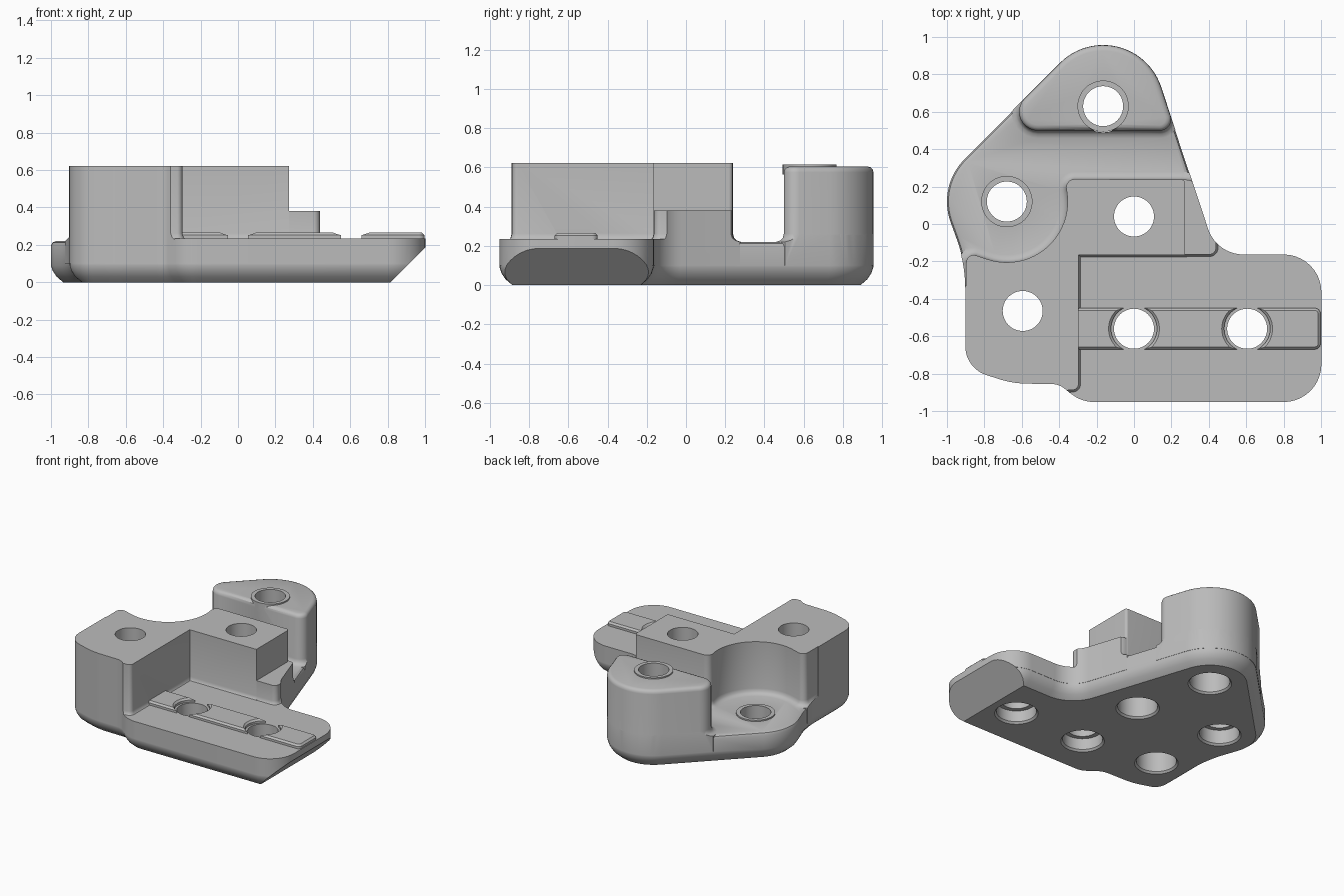
import bpy, bmesh, math
from mathutils import Vector

if "Cube" in bpy.data.objects:
    bpy.data.objects.remove(bpy.data.objects["Cube"])

grey = bpy.data.materials.new("plain grey")
grey.diffuse_color = (0.5, 0.5, 0.5, 1)
grey.use_nodes = True
grey.node_tree.nodes["Principled BSDF"].inputs["Base Color"].default_value = grey.diffuse_color


def arc(cx, cy, r, a0, a1, n=24):
    return [(cx + r * math.cos(math.radians(a0 + (a1 - a0) * i / n)),
             cy + r * math.sin(math.radians(a0 + (a1 - a0) * i / n))) for i in range(n + 1)]


def rounded(points, n=10):
    """Counter-clockwise outline; a third value on a point is its corner radius."""
    out = []
    for i, q in enumerate(points):
        p = Vector(q[:2])
        if len(q) == 2:
            out.append(p)
            continue
        d1 = (Vector(points[i - 1][:2]) - p).normalized()
        d2 = (Vector(points[(i + 1) % len(points)][:2]) - p).normalized()
        half = d1.angle(d2) / 2
        c = p + (d1 + d2).normalized() * q[2] / math.sin(half)
        t = q[2] / math.tan(half)
        s, e = p + d1 * t - c, p + d2 * t - c
        a0 = math.atan2(s.y, s.x)
        da = (math.atan2(e.y, e.x) - a0 + math.pi) % (2 * math.pi) - math.pi
        out += [c + q[2] * Vector((math.cos(a0 + da * k / n), math.sin(a0 + da * k / n)))
                for k in range(n + 1)]
    return [p for i, p in enumerate(out) if (p - out[i - 1]).length > 1e-4]


def offset(pts, d):
    out = []
    for i, p in enumerate(pts):
        e1 = (p - pts[i - 1]).normalized()
        e2 = (pts[(i + 1) % len(pts)] - p).normalized()
        n1, n2 = Vector((e1.y, -e1.x)), Vector((e2.y, -e2.x))
        out.append(p + (n1 + n2) * d / (1 + n1.dot(n2)))
    return out


def loft(name, pts, layers):
    """Stack the outline at (height, outward offset) layers into a solid."""
    bm = bmesh.new()
    rings = [[bm.verts.new((p.x, p.y, z)) for p in offset(pts, d)] for z, d in layers]
    n = len(pts)
    for a, b in zip(rings, rings[1:]):
        for i in range(n):
            j = (i + 1) % n
            bm.faces.new((a[i], a[j], b[j], b[i]))
    bm.faces.new(rings[0][::-1])
    bm.faces.new(rings[-1])
    me = bpy.data.meshes.new(name)
    bm.to_mesh(me)
    bm.free()
    me.materials.append(grey)
    ob = bpy.data.objects.new(name, me)
    bpy.context.collection.objects.link(ob)
    return ob


def boolean(ob, other, op):
    m = ob.modifiers.new(op, 'BOOLEAN')
    m.operation, m.object, m.solver = op, other, 'EXACT'
    bpy.context.view_layer.objects.active = ob
    bpy.ops.object.modifier_apply(modifier=m.name)
    bpy.data.objects.remove(other)


def circle(x, y, r):
    return [Vector(p) for p in arc(x, y, r, 0, 360, 48)[:-1]]


def clip(ob):
    boolean(ob, loft("clip", outline, [(-0.2, 0.002), (1, 0.002)]), 'INTERSECT')


# Overall plan outline
rear_arc = arc(-0.165, 0.63, 0.325, 18.4, 135)
outline = rounded([(1, -0.95, 0.2), (1, -0.165, 0.2), (0.44, -0.165, 0.2)] + rear_arc
                  + arc(-0.68, 0.12, 0.32, 135, 200)
                  + [(-0.9, -0.213, 0.8), (-0.9, -0.77, 0.16), (-0.65, -0.85, 0.5),
                     (-0.4, -0.855, 0.1), (-0.28, -0.95, 0.2)])

# Base plate, rounded along the bottom and the top rim
body = loft("bracket_body", outline,
            [(0, -0.065), (0.03, -0.03), (0.06, -0.01), (0.09, 0),
             (0.195, 0), (0.212, -0.008), (0.22, -0.025)])

# Front shelf
shelf = loft("shelf", rounded([(-0.34, -1.2), (1.2, -1.2), (1.2, -0.1), (-0.34, -0.1)]),
             [(0.1, 0), (0.235, 0)])
clip(shelf)

# Tall block with a scooped corner, and the lower step beside it
foot = [(0.1, 0.04), (0.22, 0.04), (0.228, 0.018), (0.24, 0.006), (0.262, 0)]
tall = loft("tall_block", rounded(
    [(0.272, -0.165), (0.272, 0.238, 0.02), (-0.371, 0.24, 0.045)]
    + arc(-0.68, 0.12, 0.325, 10, -108)
    + [(-0.897, -0.151, 0.04), (-0.897, -0.33), (-1.1, -0.4), (-1.1, -1.0), (-0.4, -1.0),
       (-0.37, -0.89), (-0.297, -0.885, 0.03), (-0.297, -0.165)]), foot + [(0.622, 0)])
clip(tall)
step = loft("step", rounded([(0.1, -0.163), (0.438, -0.163, 0.035), (0.438, 0.05),
                             (0.33, 0.237, 0.1), (0.1, 0.237)]), foot + [(0.38, 0)])
clip(step)

# Rear boss with a softened top edge
boss = loft("rear_boss", rounded([(-0.755, 0.5, 0.1), (0.22, 0.5, 0.06)] + rear_arc),
            [(z, d + 0.001) for z, d in
             foot + [(0.575, 0), (0.59, -0.004), (0.6, -0.014), (0.605, -0.03)]])
clip(boss)

# Locating rib on the shelf, relieved around the two shelf holes
rib = loft("rib", rounded([(-0.35, -0.67), (0.997, -0.67, 0.03), (0.997, -0.45, 0.03),
                           (-0.35, -0.45)]), [(0.2, 0), (0.252, 0), (0.265, -0.013)])
for x in (0, 0.605):
    boolean(rib, loft("relief", circle(x, -0.56, 0.123), [(0.1, 0), (0.252, 0), (0.28, 0.028)]),
            'DIFFERENCE')

for part in (shelf, tall, step, boss, rib):
    boolean(body, part, 'UNION')

# Raised seats around two holes
for x, y, z in ((-0.165, 0.63, 0.605), (-0.68, 0.12, 0.22)):
    boolean(body, loft("seat", circle(x, y, 0.137), [(z - 0.04, 0), (z + 0.01, 0)]), 'UNION')

# Sloped underside at the right end of the shelf
bevel = loft("slope", rounded([(0.765, -0.05), (1.3, -0.05), (1.3, 0.485)]), [(0, 0), (1.4, 0)])
for v in bevel.data.vertices:
    x, z, y = v.co
    v.co = (x, -y + 0.1, z)
boolean(body, bevel, 'DIFFERENCE')

# Through holes, counterbored from below
for x, y, depth in ((-0.165, 0.63, 0.3), (-0.68, 0.12, 0.12), (0, 0.04, 0.3),
                    (-0.595, -0.465, 0.3), (0, -0.56, 0.1), (0.605, -0.56, 0.1)):
    boolean(body, loft("hole", circle(x, y, 0.107),
                       [(-0.05, 0.046), (0, 0.046), (0.014, 0.033), (depth, 0.033),
                        (depth, 0), (1, 0)]), 'DIFFERENCE')

# Smooth curved walls, crisp edges
bpy.ops.object.select_all(action='DESELECT')
body.select_set(True)
bpy.context.view_layer.objects.active = body
bpy.ops.object.shade_smooth_by_angle(angle=math.radians(38))
